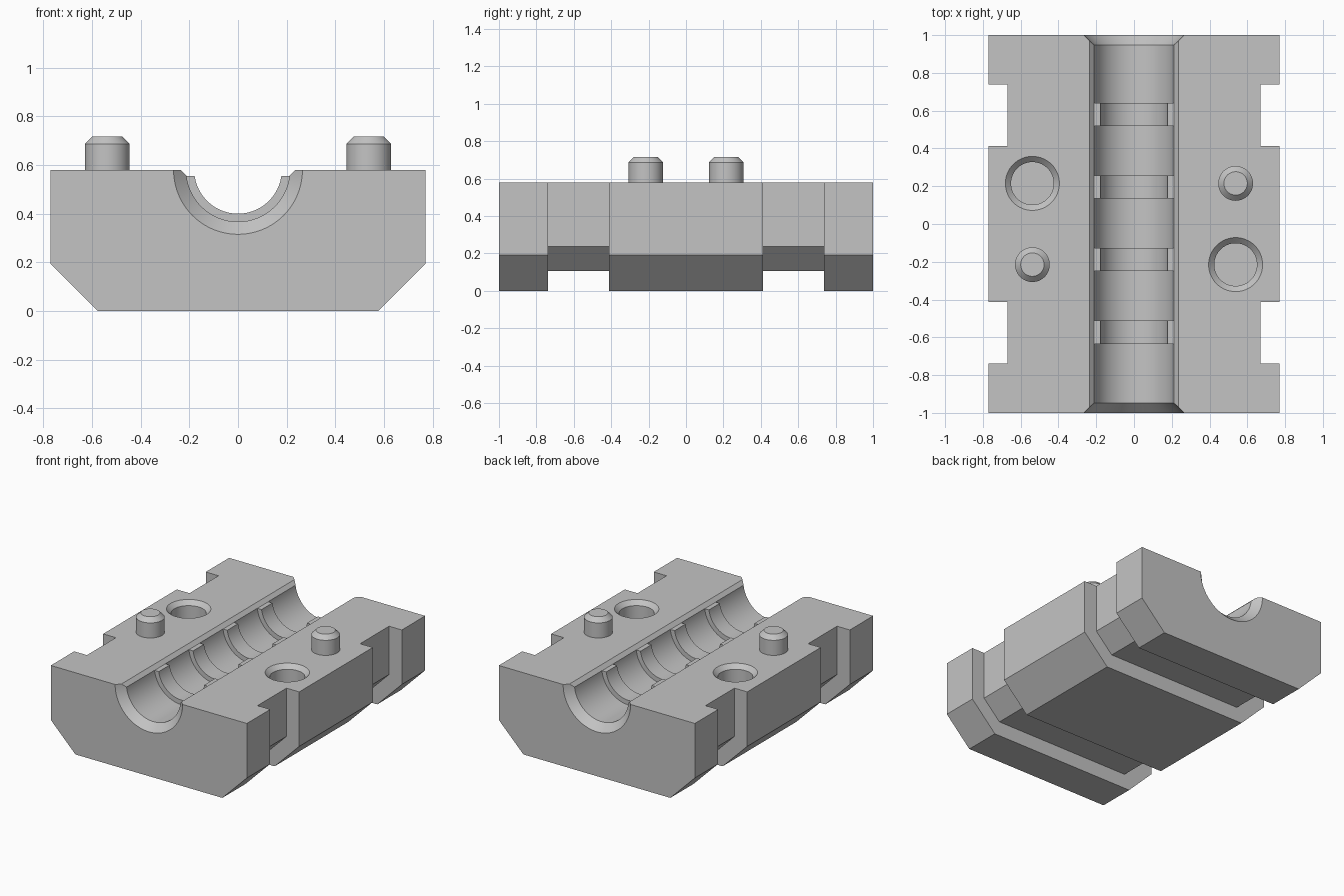
import bpy, bmesh, math
from mathutils import Matrix, Vector

cube = bpy.data.objects.get("Cube")
if cube:
    bpy.data.objects.remove(cube, do_unlink=True)

TOP = 0.58
PIN_X, PIN_Y = 0.538, 0.215

grey = bpy.data.materials.new("light grey")
grey.use_nodes = True
colour = (0.55, 0.55, 0.55, 1)
grey.diffuse_color = colour
grey.node_tree.nodes["Principled BSDF"].inputs["Base Color"].default_value = colour


def make(name, bm):
    bmesh.ops.recalc_face_normals(bm, faces=bm.faces)
    mesh = bpy.data.meshes.new(name)
    bm.to_mesh(mesh)
    bm.free()
    mesh.materials.append(grey)
    obj = bpy.data.objects.new(name, mesh)
    bpy.context.collection.objects.link(obj)
    return obj


def lathe(name, profile, place, segments=64):
    """Solid of revolution from (radius, height) points, closed at both ends."""
    bm = bmesh.new()
    rings = [[bm.verts.new(place @ Vector((r * math.cos(a), r * math.sin(a), h)))
              for a in (math.tau * i / segments for i in range(segments))]
             for r, h in profile]
    for low, high in zip(rings, rings[1:]):
        for i in range(segments):
            j = (i + 1) % segments
            bm.faces.new((low[i], low[j], high[j], high[i]))
    bm.faces.new(rings[0])
    bm.faces.new(rings[-1])
    return make(name, bm)


def activate(obj):
    bpy.ops.object.select_all(action='DESELECT')
    obj.select_set(True)
    bpy.context.view_layer.objects.active = obj


def cut(target, cutter):
    cutter.hide_render = True
    mod = target.modifiers.new("cut", 'BOOLEAN')
    mod.operation, mod.solver, mod.object = 'DIFFERENCE', 'EXACT', cutter
    activate(target)
    bpy.ops.object.modifier_apply(modifier=mod.name)
    bpy.data.objects.remove(cutter, do_unlink=True)


# Block: chamfered section stepped inward at two wrap-around grooves
def section(side, shoulder, foot, base):
    half = [(side, TOP), (side, shoulder), (foot, base)]
    return half + [(-x, z) for x, z in reversed(half)]


outer = section(0.77, 0.193, 0.577, 0)
inner = section(0.67, 0.237, 0.538, 0.105)
stations = [(-1, outer), (-0.738, outer), (-0.738, inner), (-0.413, inner), (-0.413, outer)]
stations += [(-y, s) for y, s in reversed(stations)]

bm = bmesh.new()
rings = [[bm.verts.new((x, y, z)) for x, z in s] for y, s in stations]
for a, b in zip(rings, rings[1:]):
    for i in range(len(a) - 1):
        bm.faces.new((a[i], a[i + 1], b[i + 1], b[i]))
bm.faces.new(rings[0])
bm.faces.new(rings[-1])
bm.faces.new([r[0] for r in rings] + [r[-1] for r in reversed(rings)])
block = make("block", bm)

# Channel: flared bore with four narrower ribs
BORE, RIB = 0.213, 0.18
profile = [(0.285, -1.02), (BORE, -0.948)]
for centre in (-0.573, -0.188, 0.195, 0.58):
    y0, y1 = centre - 0.061, centre + 0.061
    profile += [(BORE, y0), (RIB, y0), (RIB, y1), (BORE, y1)]
profile += [(BORE, 0.948), (0.285, 1.02)]
along_y = Matrix.Translation((0, 0, TOP)) @ Matrix.Rotation(-math.pi / 2, 4, 'X')
cut(block, lathe("bore_cutter", profile, along_y, 96))

# Chamfered lip along the channel, also lowering the rib tops
bm = bmesh.new()
lip = [(-0.211, 0.555), (0.211, 0.555), (0.261, 0.605), (-0.261, 0.605)]
face = bm.faces.new([bm.verts.new((x, -1.05, z)) for x, z in lip])
grown = bmesh.ops.extrude_face_region(bm, geom=[face], use_keep_orig=True)
bmesh.ops.translate(bm, vec=(0, 2.1, 0),
                    verts=[v for v in grown["geom"] if isinstance(v, bmesh.types.BMVert)])
cut(block, make("lip_cutter", bm))

# Locating sockets and pins on opposite corners
socket = [(0.113, 0.41), (0.113, 0.55), (0.143, TOP), (0.163, 0.6)]
pin = [(0.092, 0.5), (0.092, 0.687), (0.062, 0.717)]
parts = [block]
for side, label in ((1, "left"), (-1, "right")):
    cut(block, lathe("socket_cutter", socket,
                     Matrix.Translation((side * PIN_X, -side * PIN_Y, 0))))
    parts.append(lathe(label + "_pin", pin,
                       Matrix.Translation((side * PIN_X, side * PIN_Y, 0))))

for part in parts:
    activate(part)
    bpy.ops.object.shade_smooth_by_angle(angle=math.radians(30))
